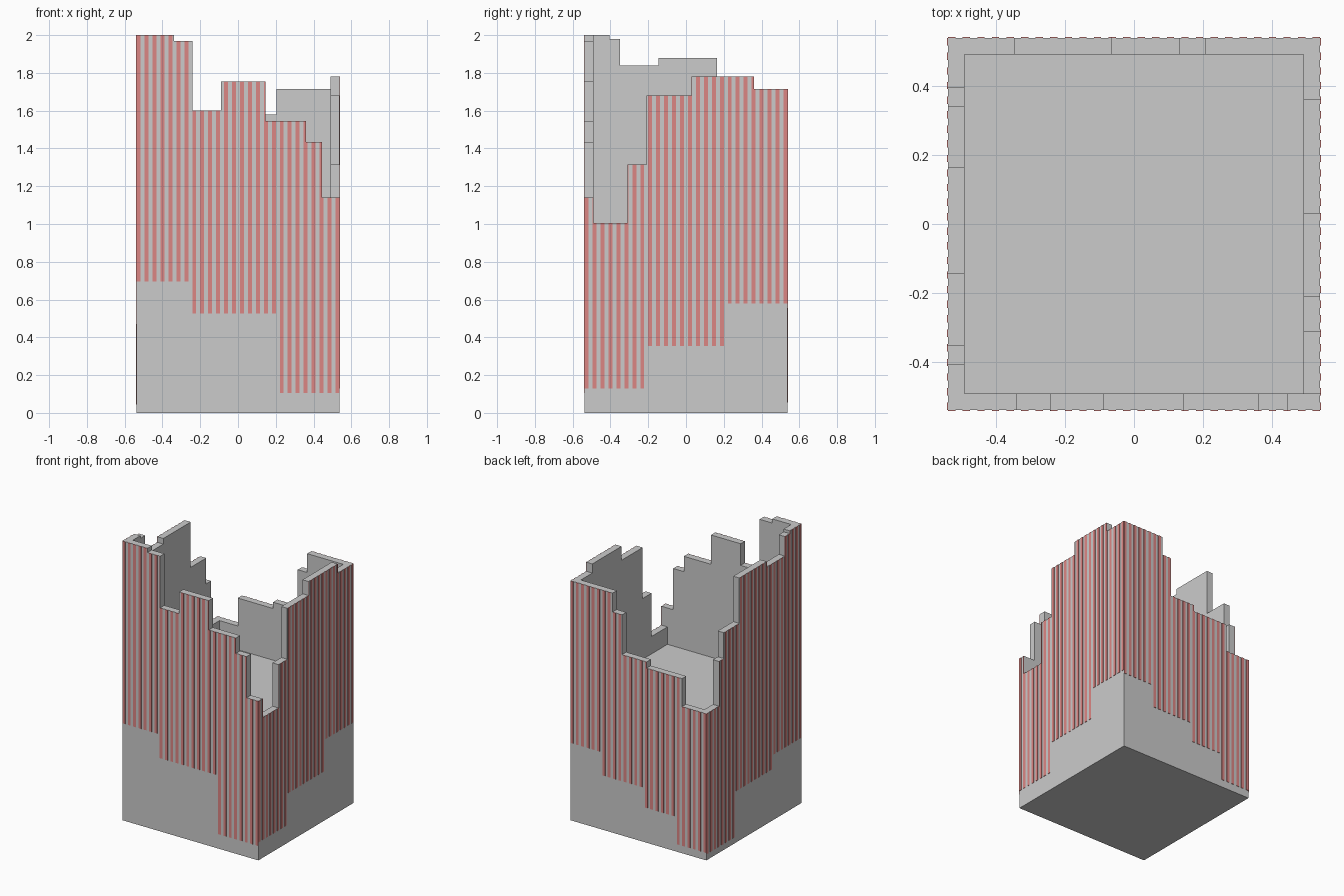
import bpy, bmesh

if "Cube" in bpy.data.objects:
    bpy.data.objects.remove(bpy.data.objects["Cube"])

H = 0.537      # outer face of the grey walls
OUT = 0.54     # outer face of the raised stripes
IN = 0.49      # inner face of the walls
FLOOR = 0.88   # level of the inner floor
N = 51         # strips per side, every second one is red

red = bpy.data.materials.new("red_stripe")
red.diffuse_color = (0.72, 0.24, 0.23, 1)
red.use_nodes = True
red.node_tree.nodes["Principled BSDF"].inputs["Base Color"].default_value = red.diffuse_color

# (along, outward, z) -> world position for each side
MAP = {
    "front": lambda a, d, z: (a, -d, z),
    "back": lambda a, d, z: (a, d, z),
    "right": lambda a, d, z: (d, a, z),
    "left": lambda a, d, z: (-d, a, z),
}

# Broken skyline: (end of step, height), starting at -H
SKYLINE = {
    "front": [(-.34, 2), (-.24, 1.97), (-.09, 1.6), (.145, 1.755),
              (.36, 1.545), (.445, 1.435), (H, 1.14)],
    "back": [(-.345, 1.05), (-.065, 1.25), (.13, 1.295), (.205, 1.58), (H, 1.715)],
    "right": [(-IN, 1.14), (-.31, 1.005), (-.21, 1.315), (.03, 1.68),
              (.36, 1.78), (H, 1.715)],
    "left": [(-.405, 2), (-.35, 1.98), (-.145, 1.84), (.165, 1.88),
             (.34, 1.555), (.395, 1.37), (H, 1.05)],
}

# Lower edge of the stripes: (end of step, height)
HEM = {
    "front": [(-.245, .695), (.21, .525), (H, .105)],
    "back": [(-.31, .055), (-.05, .25), (.29, .39), (H, .555)],
    "right": [(-.2, .13), (.21, .355), (H, .58)],
    "left": [(-.23, .47), (.19, .37), (H, .045)],
}


def finish(name, bm, mat=None):
    bmesh.ops.recalc_face_normals(bm, faces=bm.faces)
    me = bpy.data.meshes.new(name)
    bm.to_mesh(me)
    bm.free()
    ob = bpy.data.objects.new(name, me)
    bpy.context.collection.objects.link(ob)
    if mat:
        me.materials.append(mat)


def prism(bm, outline, to_world, d0, d1):
    """Extrude an (along, z) outline between two outward distances."""
    face = bm.faces.new([bm.verts.new(to_world(a, d0, z)) for a, z in outline])
    res = bmesh.ops.extrude_face_region(bm, geom=[face], use_keep_orig=True)
    shift = [q - p for p, q in zip(to_world(0, d0, 0), to_world(0, d1, 0))]
    verts = [g for g in res["geom"] if isinstance(g, bmesh.types.BMVert)]
    bmesh.ops.translate(bm, verts=verts, vec=shift)


def steps(table, lo, hi):
    """Clip a step table to a range, giving (start, end, height)."""
    out, start = [], -H
    for end, z in table:
        a, b = max(start, lo), min(end, hi)
        if b - a > 1e-5:
            out.append((a, b, z))
        start = end
    return out


# Solid lower block
bm = bmesh.new()
prism(bm, [(-H, 0), (H, 0), (H, FLOOR), (-H, FLOOR)], MAP["front"], -H, H)
finish("lower_block", bm)

for side, to_world in MAP.items():
    # Thin wall with a stepped, broken top
    reach = H if side in ("front", "back") else IN
    outline = [(-reach, FLOOR)]
    for a, b, z in steps(SKYLINE[side], -reach, reach):
        outline += [(a, z), (b, z)]
    outline.append((reach, FLOOR))
    bm = bmesh.new()
    prism(bm, outline, to_world, IN, H)
    finish(side + "_wall", bm)

    # Raised vertical red stripes following the skyline
    bm = bmesh.new()
    w = 2 * H / N
    for k in range(0, N, 2):
        lo = -H + k * w
        mid = lo + w / 2
        bottom = next(z for end, z in HEM[side] if mid < end)
        for a, b, z in steps(SKYLINE[side], lo, lo + w):
            prism(bm, [(a, bottom), (b, bottom), (b, z), (a, z)], to_world, H, OUT)
    finish(side + "_stripes", bm, red)
